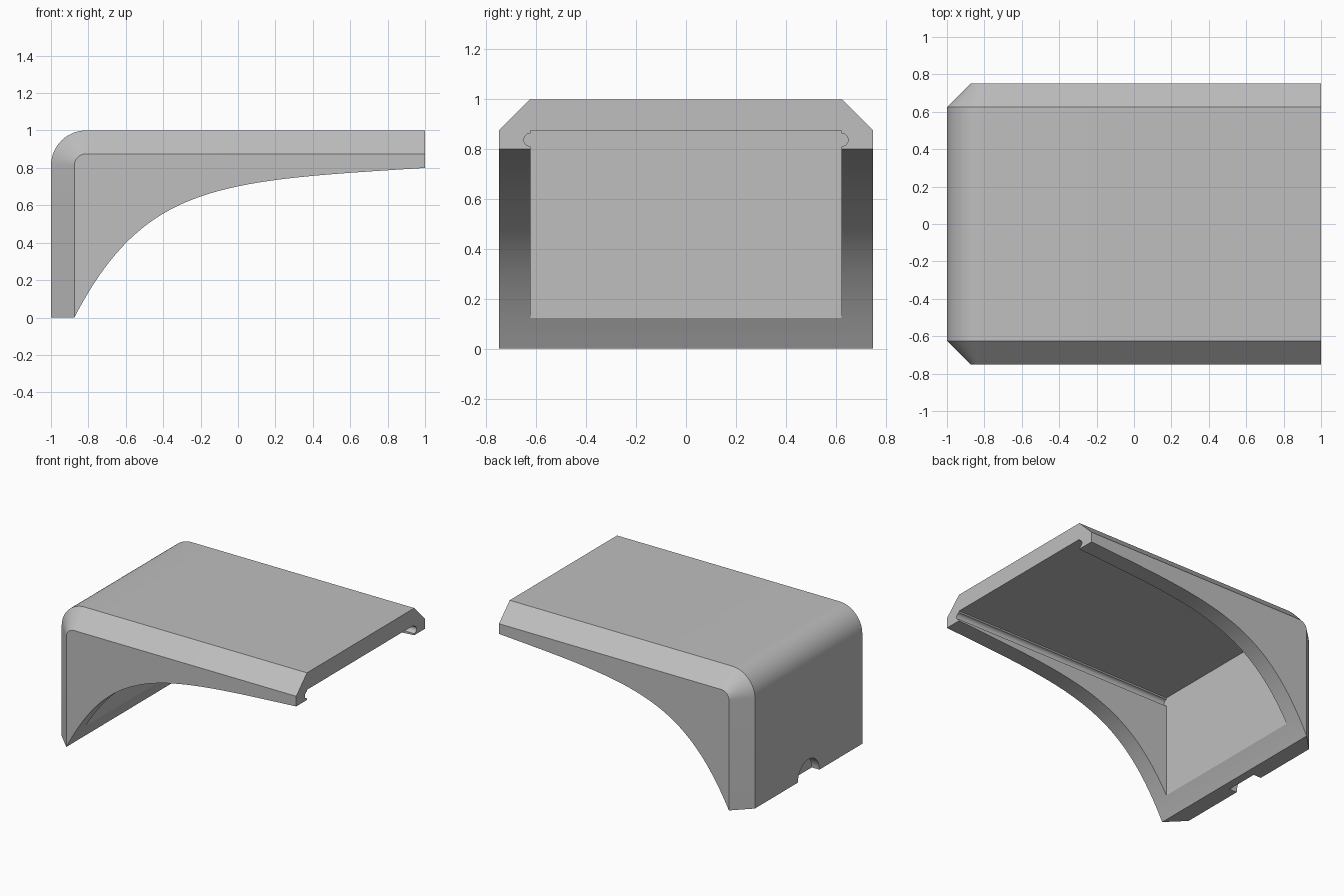
import bpy, bmesh, math
from mathutils import Matrix, Vector
from mathutils.geometry import interpolate_bezier

cube = bpy.data.objects.get("Cube")
if cube:
    bpy.data.objects.remove(cube, do_unlink=True)

grey = bpy.data.materials.new("plain grey")
grey.use_nodes = True
COLOUR = (0.52, 0.52, 0.52, 1)
grey.diffuse_color = COLOUR
grey.node_tree.nodes["Principled BSDF"].inputs["Base Color"].default_value = COLOUR

CHAMFER = 0.125
HALF_WIDTH = 0.75
INNER_Y = 0.624
WALL_X = -0.806


def make_object(name, bm):
    bmesh.ops.recalc_face_normals(bm, faces=bm.faces)
    mesh = bpy.data.meshes.new(name)
    bm.to_mesh(mesh)
    bm.free()
    obj = bpy.data.objects.new(name, mesh)
    bpy.context.collection.objects.link(obj)
    return obj


def box(name, low, high):
    low, high = Vector(low), Vector(high)
    bm = bmesh.new()
    bmesh.ops.create_cube(bm, size=1, matrix=Matrix.Translation((low + high) / 2)
                          @ Matrix.Diagonal((*(high - low), 1)))
    return make_object(name, bm)


def rod(name, x0, x1, y, z, radius, sides):
    # cylinder lying along x
    bm = bmesh.new()
    bmesh.ops.create_cone(bm, cap_ends=True, segments=sides, radius1=radius,
                          radius2=radius, depth=x1 - x0,
                          matrix=Matrix.Translation(((x0 + x1) / 2, y, z))
                          @ Matrix.Rotation(math.pi / 2, 4, "Y"))
    return make_object(name, bm)


# Side profile: rounded outer corner, then the sweeping lower curve
sweep = [(p.x, p.y) for p in interpolate_bezier(
    Vector((-0.875, 0)), Vector((-0.5, 0.72)), Vector((-0.1, 0.73)), Vector((1, 0.8)), 49)]


def side_profile(inset):
    radius = 0.1875 - inset
    cx, cz = -0.8125, 0.8125
    arc = [(cx - radius * math.sin(a), cz + radius * math.cos(a))
           for a in (math.pi / 2 * i / 16 for i in range(17))]
    return [(1, 1 - inset)] + arc + [(inset - 1, 0)] + sweep


# Shell body lofted across y, with the chamfer in the end bands
bm = bmesh.new()
rings = []
for y, inset in ((-HALF_WIDTH, CHAMFER), (CHAMFER - HALF_WIDTH, 0),
                 (HALF_WIDTH - CHAMFER, 0), (HALF_WIDTH, CHAMFER)):
    rings.append([bm.verts.new((x, y, z)) for x, z in side_profile(inset)])
count = len(rings[0])
for a, b in zip(rings, rings[1:]):
    for i in range(count):
        j = (i + 1) % count
        bm.faces.new((a[i], a[j], b[j], b[i]))
bm.faces.new(rings[0])
bm.faces.new(rings[-1])
bmesh.ops.remove_doubles(bm, verts=bm.verts, dist=0.0001)
shell = make_object("hood_shell", bm)
shell.data.materials.append(grey)

# Cavity, two rail grooves and the cable notch
cutters = [box("cavity_cutter", (WALL_X, -INNER_Y, -0.2), (1.2, INNER_Y, 0.875)),
           rod("notch_cutter", -1.1, -0.9375, 0, 0, 0.125, 48)]
for side, label in ((1, "left"), (-1, "right")):
    cutters.append(rod(label + "_groove_cutter", WALL_X, 1.2, side * INNER_Y, 0.8375, 0.026, 24))
for cutter in cutters:
    cutter.data.materials.append(grey)
    cutter.hide_render = True
    mod = shell.modifiers.new(cutter.name, "BOOLEAN")
    mod.operation = "DIFFERENCE"
    mod.solver = "EXACT"
    mod.object = cutter

# Bake the cuts and drop the helpers
depsgraph = bpy.context.evaluated_depsgraph_get()
cut_mesh = bpy.data.meshes.new_from_object(shell.evaluated_get(depsgraph))
shell.modifiers.clear()
shell.data = cut_mesh
for cutter in cutters:
    bpy.data.objects.remove(cutter, do_unlink=True)

bpy.ops.object.select_all(action="DESELECT")
shell.select_set(True)
bpy.context.view_layer.objects.active = shell
bpy.ops.object.shade_smooth_by_angle(angle=math.radians(25))
